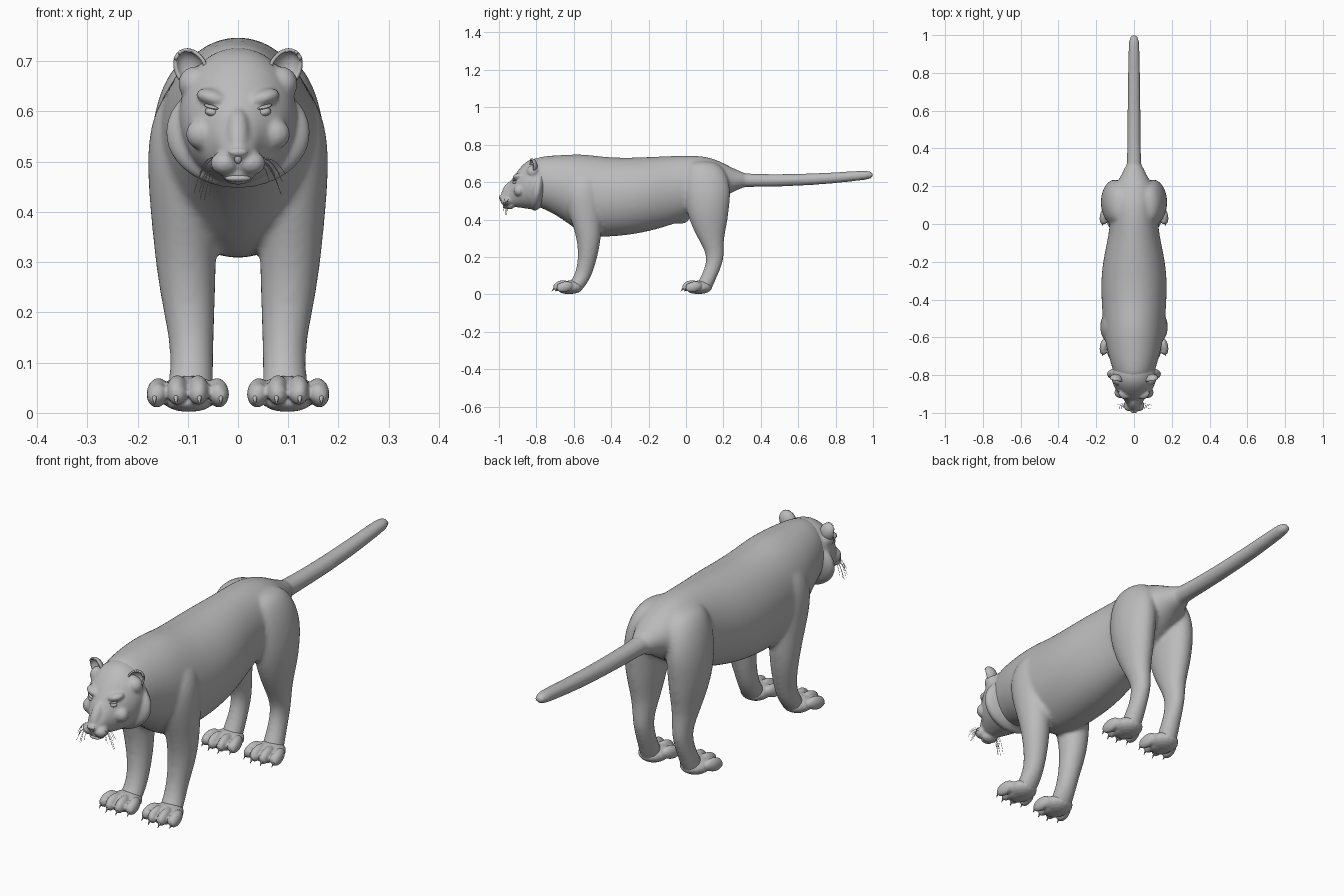
import bpy, bmesh, math, random
from mathutils import Matrix, Vector, Euler

cube = bpy.data.objects.get("Cube")
if cube:
    bpy.data.objects.remove(cube)
random.seed(4)

grey = bpy.data.materials.new("plain grey")
grey.use_nodes = True
grey.diffuse_color = (0.5, 0.5, 0.5, 1)
grey.node_tree.nodes["Principled BSDF"].inputs["Base Color"].default_value = (0.5, 0.5, 0.5, 1)


def loft(bm, rows, axis, side=1, seg=20):
    """Skin of ellipses; rows are (y, x, z, rx, rz) or (z, x, y, rx, ry)."""
    rings = []
    for a, x, b, rx, rb in rows:
        ring = []
        for i in range(seg):
            t = math.tau * i / seg
            px, pb = side * (x + rx * math.cos(t)), b + rb * math.sin(t)
            ring.append(bm.verts.new((px, a, pb) if axis == "y" else (px, pb, a)))
        rings.append(ring)
    faces = [bm.faces.new(rings[0]), bm.faces.new(rings[-1][::-1])]
    for lo, hi in zip(rings, rings[1:]):
        for i in range(seg):
            j = (i + 1) % seg
            faces.append(bm.faces.new((lo[i], hi[i], hi[j], lo[j])))
    bmesh.ops.recalc_face_normals(bm, faces=faces)


def blob(bm, loc, size, rot=(0, 0, 0), seg=16):
    """Ellipsoid with given half sizes."""
    m = Matrix.LocRotScale(Vector(loc), Euler(rot), Vector(size))
    return bmesh.ops.create_uvsphere(bm, u_segments=seg, v_segments=seg // 2 + 2, radius=1, matrix=m)["verts"]


def finish(name, bm):
    mesh = bpy.data.meshes.new(name)
    bm.to_mesh(mesh)
    bm.free()
    mesh.materials.append(grey)
    mesh.shade_smooth()
    ob = bpy.data.objects.new(name, mesh)
    bpy.context.collection.objects.link(ob)
    return ob


def fuse(ob, voxel, smooth, subdivide=True):
    """Blend overlapping volumes into one skin."""
    if subdivide:
        sub = ob.modifiers.new("round", "SUBSURF")
        sub.levels = sub.render_levels = 2
    rem = ob.modifiers.new("merge", "REMESH")
    rem.mode, rem.voxel_size, rem.use_smooth_shade = "VOXEL", voxel, True
    sm = ob.modifiers.new("relax", "SMOOTH")
    sm.factor, sm.iterations = 0.5, smooth


# Body: torso, tail and legs blended together
bm = bmesh.new()
loft(bm, [(-.84, 0, .60, .09, .12), (-.77, 0, .60, .115, .14), (-.70, 0, .585, .135, .16),
          (-.62, 0, .56, .155, .19), (-.54, 0, .53, .165, .222), (-.44, 0, .52, .172, .217),
          (-.32, 0, .522, .178, .21), (-.2, 0, .535, .168, .202), (-.08, 0, .555, .14, .187),
          (.03, 0, .578, .125, .168), (.12, 0, .60, .125, .137), (.20, 0, .61, .105, .095),
          (.27, 0, .612, .06, .052), (.33, 0, .61, .04, .038)], "y")
loft(bm, [(.2, 0, .612, .05, .05), (.3, 0, .61, .038, .036), (.5, 0, .608, .035, .034),
          (.75, 0, .618, .034, .031), (.94, 0, .636, .03, .027), (.985, 0, .638, .026, .023),
          (1.003, 0, .638, .012, .01)], "y")
blob(bm, (0, -.03, .405), (.022, .05, .03))
for s in (1, -1):
    # Foreleg, from shoulder to wrist
    loft(bm, [(.66, .085, -.53, .05, .06), (.58, .105, -.55, .073, .095), (.48, .108, -.545, .074, .098),
              (.38, .107, -.53, .066, .08), (.30, .104, -.52, .061, .066), (.22, .099, -.522, .054, .054),
              (.14, .092, -.537, .044, .047), (.08, .092, -.56, .043, .047), (.035, .096, -.595, .048, .05),
              (.01, .098, -.605, .035, .04)], "z", s)
    # Hind leg, from hip to heel
    loft(bm, [(.715, .065, .09, .045, .075), (.65, .09, .105, .066, .115), (.55, .1, .115, .077, .128),
              (.46, .102, .115, .075, .116), (.38, .1, .122, .065, .1), (.30, .096, .132, .051, .07),
              (.23, .093, .153, .04, .051), (.18, .092, .155, .036, .046), (.12, .093, .135, .037, .043),
              (.06, .096, .105, .042, .046), (.02, .098, .088, .042, .046), (.008, .098, .085, .03, .035)], "z", s)
fuse(finish("body", bm), .0085, 8)

# Paws: pad, four toes and hooked claws
for pair, y0 in (("front", -.64), ("hind", .05)):
    for side, s in (("left", 1), ("right", -1)):
        paw, claws = bmesh.new(), bmesh.new()
        blob(paw, (s * .098, y0 + .025, .038), (.062, .065, .036))
        blob(paw, (s * .098, y0 + .01, .018), (.045, .05, .016))
        for k, off in enumerate((-.06, -.021, .021, .06)):
            mid = abs(off) < .04
            x, y = s * .1 + off, y0 - (.026 if mid else .008)
            blob(paw, (x, y, .046 if mid else .04), (.021, .046, .028), (.25, 0, off * 3))
            blob(paw, (x, y - .022, .038), (.019, .022, .022))
            m = Matrix.Translation((x + off * .1, y - .042, .028)) @ Matrix.Rotation(2.45, 4, "X")
            bmesh.ops.create_cone(claws, cap_ends=True, segments=8, radius1=.0075, radius2=.0005,
                                  depth=.032, matrix=m)
        fuse(finish(f"{pair}_{side}_paw", paw), .0045, 2, False)
        finish(f"{pair}_{side}_claws", claws)

# Head: skull loft with ruff, muzzle, brow and jaw volumes
bm = bmesh.new()
loft(bm, [(-.985, 0, .52, .02, .02), (-.965, 0, .519, .036, .038), (-.935, 0, .54, .048, .07),
          (-.905, 0, .56, .08, .096), (-.865, 0, .582, .107, .123), (-.82, 0, .59, .122, .14),
          (-.77, 0, .595, .115, .135), (-.71, 0, .6, .09, .11)], "y")
blob(bm, (0, -.795, .558), (.146, .046, .112), (-.15, 0, 0), 24)
blob(bm, (0, -.945, .475), (.034, .03, .021))
blob(bm, (0, -.985, .518), (.024, .016, .013))
blob(bm, (0, -.955, .555), (.024, .026, .058), (-.5, 0, 0))
for s in (1, -1):
    blob(bm, (s * .026, -.962, .497), (.03, .03, .024))
    blob(bm, (s * .05, -.898, .628), (.036, .03, .017), (0, s * -.25, s * .4))
    blob(bm, (s * .07, -.893, .555), (.035, .03, .032))
    blob(bm, (s * .085, -.82, .655), (.035, .035, .035))
fuse(finish("head", bm), .0055, 4)

# Nose leather, nostril wings and lower lip
bm = bmesh.new()
blob(bm, (0, -.992, .519), (.019, .009, .009))
blob(bm, (0, -.988, .508), (.008, .008, .012))
blob(bm, (0, -.963, .467), (.026, .014, .008))
finish("nose_and_lip", bm)

for side, s in (("left", 1), ("right", -1)):
    # Eyes with lids
    bm = bmesh.new()
    blob(bm, (s * .052, -.913, .599), (.014, .014, .009), (0, s * -.2, s * .5))
    blob(bm, (s * .052, -.914, .609), (.018, .012, .004), (0, s * -.25, s * .5))
    finish(f"{side}_eye", bm)

    # Cupped ear, open to the front
    bm = bmesh.new()
    verts = blob(bm, (0, 0, 0), (.034, .03, .043), seg=24)
    bmesh.ops.delete(bm, geom=[v for v in verts if v.co.y < -.006], context="VERTS")
    ear = finish(f"{side}_ear", bm)
    ear.location = (s * .094, -.825, .685)
    ear.rotation_euler = (.1, s * .5, s * .35)
    shell = ear.modifiers.new("thickness", "SOLIDIFY")
    shell.thickness = .007

    # Whiskers
    curve = bpy.data.curves.new(f"{side}_whiskers", "CURVE")
    curve.dimensions, curve.bevel_depth, curve.bevel_resolution = "3D", .0007, 0
    for k in range(9):
        sp = curve.splines.new("POLY")
        sp.points.add(5)
        start = Vector((s * random.uniform(.035, .052), random.uniform(-.97, -.945), random.uniform(.485, .51)))
        reach, drop = random.uniform(.015, .05), random.uniform(.03, .085)
        for i, p in enumerate(sp.points):
            t = i / 5
            p.co = (*(start + Vector((s * reach * t, -.01 * t, .012 * t - drop * t * t))), 1)
    curve.materials.append(grey)
    bpy.context.collection.objects.link(bpy.data.objects.new(f"{side}_whiskers", curve))
